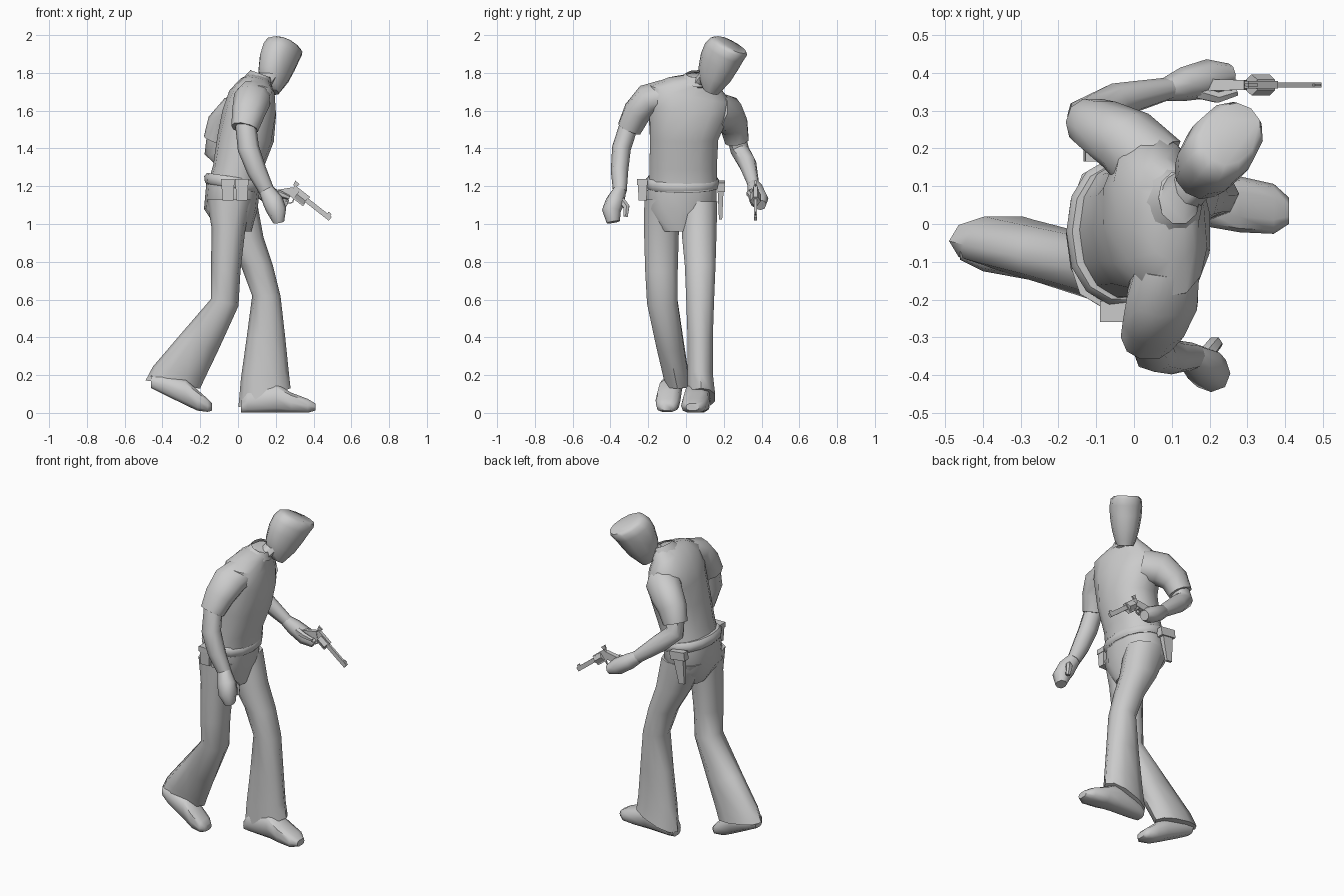
import bpy, bmesh
from math import cos, sin, pi, radians, copysign
from mathutils import Vector, Matrix, Euler


def finish(name, bm, angle=50):
    bmesh.ops.recalc_face_normals(bm, faces=bm.faces[:])
    me = bpy.data.meshes.new(name)
    bm.to_mesh(me)
    bm.free()
    ob = bpy.data.objects.new(name, me)
    bpy.context.collection.objects.link(ob)
    bpy.ops.object.select_all(action='DESELECT')
    ob.select_set(True)
    bpy.context.view_layer.objects.active = ob
    bpy.ops.object.shade_smooth_by_angle(angle=radians(angle))
    return ob


def loft(name, rings, n=10, e=0.9, cap=True):
    """Skin a list of (centre, half axis U, half axis V) rings."""
    bm = bmesh.new()
    sq = lambda v: copysign(abs(v) ** e, v)
    loops = []
    for c, u, v in rings:
        loops.append([bm.verts.new(c + u * sq(cos(2 * pi * i / n)) + v * sq(sin(2 * pi * i / n)))
                      for i in range(n)])
    for a, b in zip(loops, loops[1:]):
        for i in range(n):
            j = (i + 1) % n
            bm.faces.new((a[i], a[j], b[j], b[i]))
    if cap:
        bm.faces.new(loops[0])
        bm.faces.new(loops[-1])
    return finish(name, bm)


def level(x, y, z, a, b, pitch=0, roll=0, yaw=0):
    """Roughly horizontal ring."""
    r = Euler((roll, pitch, yaw)).to_matrix()
    return Vector((x, y, z)), r @ Vector((a, 0, 0)), r @ Vector((0, b, 0))


def limb(name, pts, n=8):
    """Tube whose rings stand square to the path; points are x, y, z, ra, rb."""
    p = [Vector(q[:3]) for q in pts]
    rings = []
    for i, q in enumerate(pts):
        t = (p[min(i + 1, len(p) - 1)] - p[max(i - 1, 0)]).normalized()
        u = Vector((0, 1, 0)).cross(t).normalized()
        rings.append((p[i], u * q[3], t.cross(u) * q[4]))
    return loft(name, rings, n)


def box(name, centre, size, m=Matrix(), taper=1.0):
    bm = bmesh.new()
    bmesh.ops.create_cube(bm, size=1)
    for v in bm.verts:
        if v.co.z < 0:
            v.co.x *= taper
            v.co.y *= taper
        v.co = m @ Vector([c + s * k for c, s, k in zip(centre, size, v.co)])
    return finish(name, bm, 30)


# shirt body, twisted and leaning forward
loft("shirt", [level(*r) for r in (
    (-0.02, -0.015, 1.19, .142, .185, .15), (0.0, -0.015, 1.3, .132, .182, .1),
    (0.04, -0.01, 1.45, .15, .185, .1), (0.06, 0.01, 1.59, .143, .215, .1, -.15, .1),
    (0.07, 0.025, 1.69, .118, .225, .15, -.2, .15), (0.09, 0.04, 1.75, .08, .14, .25, -.15, .15),
    (0.12, 0.07, 1.785, .05, .065, .35))], 14)
loft("shirt_hem_belt", [level(-0.025, -0.02, z, a, a + .042, .15) for z, a in
                        ((1.185, .14), (1.2, .152), (1.23, .156), (1.25, .14))], 14)

# collar and neck
loft("collar", [level(0.105, 0.055, 1.75, .08, .1, .3, -.1), level(0.12, 0.07, 1.795, .058, .07, .35)],
     10, cap=False)
loft("neck", [level(0.11, 0.06, 1.72, .055, .055), level(0.17, 0.125, 1.8, .055, .055)], 10)

# wedge shaped head, tipped forward and turned to one side
f = Vector((.61, .79, 0))
side = Vector((.79, -.61, 0))
up = f * .47 + Vector((0, 0, .88))
fwd = f * .88 - Vector((0, 0, .47))
loft("head", [(Vector((.22, .19, 1.85)) + up * q + fwd * (lo + hi) / 2, fwd * (hi - lo) / 2, side * w)
              for q, lo, hi, w in ((-.165, -.04, .045, .045), (-.135, -.075, .056, .06),
                                   (-.08, -.112, .078, .076), (.0, -.13, .092, .09),
                                   (.06, -.13, .1, .093), (.1, -.115, .11, .088),
                                   (.116, -.09, .105, .07))], 12)

# sleeves
limb("right_sleeve", [(.085, -.12, 1.68, .09, .08), (.075, -.2, 1.66, .1, .08),
                      (.055, -.26, 1.59, .088, .075), (.035, -.3, 1.505, .072, .066)], 10)
limb("left_sleeve", [(.05, .15, 1.6, .1, .1), (-.02, .22, 1.58, .1, .09),
                     (-.085, .255, 1.52, .085, .075), (-.115, .27, 1.44, .07, .065)], 10)

# arms and hands
limb("right_arm", [(.04, -.3, 1.53, .055, .05), (.055, -.342, 1.4, .057, .05),
                   (.1, -.352, 1.28, .052, .046), (.155, -.35, 1.17, .04, .036)])
limb("right_hand", [(.15, -.35, 1.18, .04, .035), (.185, -.375, 1.12, .055, .05),
                    (.205, -.395, 1.07, .052, .05), (.215, -.385, 1.01, .03, .035)])
limb("right_thumb", [(.19, -.35, 1.13, .022, .022), (.215, -.315, 1.09, .02, .018),
                     (.22, -.32, 1.04, .014, .013)], 6)
limb("left_arm", [(-.11, .265, 1.47, .055, .05), (-.125, .285, 1.39, .056, .05),
                  (-.05, .325, 1.32, .052, .048), (.09, .358, 1.205, .036, .03)])
limb("left_hand", [(.08, .355, 1.21, .036, .03), (.13, .37, 1.175, .046, .045),
                   (.2, .385, 1.13, .048, .052), (.255, .395, 1.1, .03, .03)])
limb("left_thumb", [(.17, .35, 1.17, .02, .02), (.22, .335, 1.16, .018, .016),
                    (.27, .35, 1.14, .012, .012)], 6)

# trousers: seat plus two flared legs in a stride
loft("trouser_seat", [level(*r) for r in (
    (-.025, -.02, 1.21, .143, .185, .15), (-.038, -.027, 1.08, .142, .195),
    (-.015, -.03, .96, .085, .1))], 14)
loft("right_trouser_leg", [level(*r) for r in (
    (-.04, -.12, 1.13, .125, .105), (-.05, -.13, .98, .09, .097), (-.065, -.13, .75, .078, .09),
    (-.07, -.125, .585, .075, .085, .25), (-.21, -.085, .365, .11, .076, .4),
    (-.315, -.055, .21, .14, .07, .25), (-.345, -.045, .15, .146, .068, .15))], 10)
loft("left_trouser_leg", [level(*r) for r in (
    (-.03, .07, 1.12, .13, .1), (.03, .07, .93, .105, .095), (.1, .075, .78, .085, .085),
    (.15, .075, .62, .075, .078), (.148, .075, .4, .102, .07), (.142, .075, .2, .128, .07, -.15),
    (.14, .08, .08, .147, .078, -.35))], 10)


# shoes: upright cross-sections given as x, y, sole z, top z, half width
def shoe(name, secs):
    loft(name, [(Vector((x, y, (lo + hi) / 2)), Vector((0, w, 0)), Vector((0, 0, (hi - lo) / 2)))
                for x, y, lo, hi, w in secs], 10, .7)


shoe("front_shoe", ((.015, .07, 0, .07, .04), (.05, .07, 0, .12, .06), (.2, .06, 0, .16, .068),
                    (.28, .052, 0, .11, .074), (.37, .04, 0, .075, .066), (.41, .035, .012, .05, .035)))
shoe("rear_shoe", ((-.46, -.06, .13, .2, .035), (-.4, -.07, .1, .2, .055), (-.28, -.085, .04, .18, .062),
                   (-.215, -.095, .01, .125, .066), (-.16, -.1, .004, .075, .058),
                   (-.137, -.1, .012, .05, .035)))

# belt gear: two pouches and a holster
for i, x in enumerate((-.054, .02)):
    box("pouch_%d" % (i + 1), (x, -.23, 1.175), (.068, .05, .1), taper=.85)
    box("pouch_flap_%d" % (i + 1), (x, -.232, 1.222), (.072, .056, .03))
tilt = Matrix.Translation((-.09, .183, 1.13)) @ Matrix.Rotation(.12, 4, 'Y')
box("holster", (0, 0, -.01), (.075, .034, .19), tilt, .5)
box("holster_flap", (0, .003, .07), (.1, .04, .05), tilt)

# revolver, muzzle pointing forward and down
gun = Matrix.Translation((.335, .368, 1.14)) @ Matrix.Rotation(radians(38), 4, 'Y')
box("gun_barrel", (.1, 0, .006), (.18, .014, .026), gun)
box("gun_frame", (-.015, 0, 0), (.1, .02, .062), gun)
box("gun_hammer", (-.065, 0, .038), (.03, .01, .025), gun, .6)
box("gun_sight", (.17, 0, .024), (.02, .006, .012), gun)
box("gun_grip", (0, 0, 0), (.04, .026, .1), gun @ Matrix.Translation((-.085, 0, -.035))
    @ Matrix.Rotation(radians(40), 4, 'Y'), 1.2)
bm = bmesh.new()
bmesh.ops.create_cone(bm, cap_ends=True, segments=6, radius1=.028, radius2=.028, depth=.06,
                      matrix=gun @ Matrix.Rotation(pi / 2, 4, 'Y'))
finish("gun_cylinder", bm, 30)
guard = [gun @ Vector((-.045 + .024 * cos(t * pi / 4), 0, -.045 + .022 * sin(t * pi / 4))) for t in range(9)]
for a, b in zip(guard, guard[1:]):
    m = Matrix.Translation((a + b) / 2) @ (b - a).to_track_quat('X', 'Z').to_matrix().to_4x4()
    box("trigger_guard", (0, 0, 0), ((b - a).length + .003, .008, .006), m)
